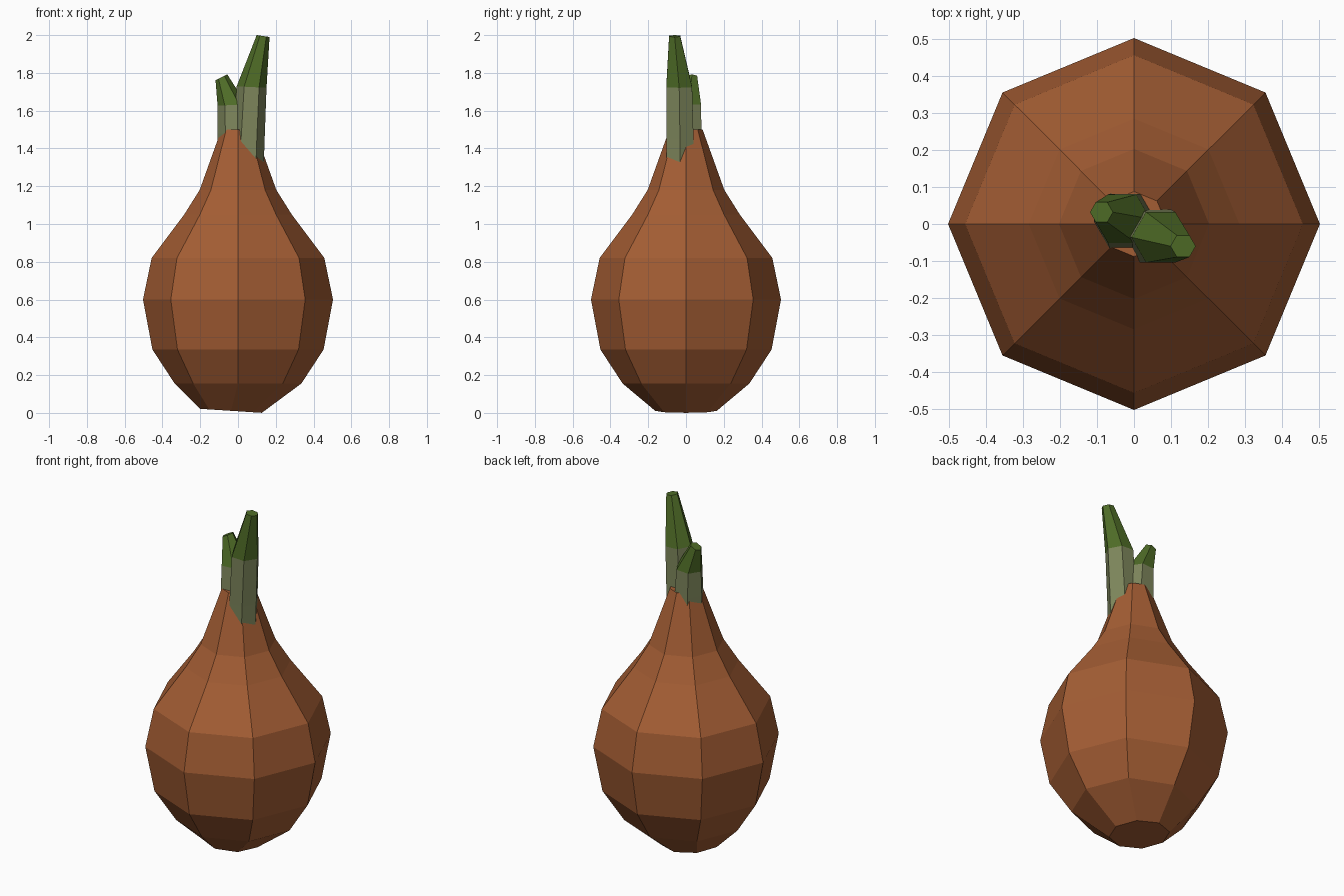
import bpy, bmesh
from math import cos, sin, tau

if "Cube" in bpy.data.objects:
    bpy.data.objects.remove(bpy.data.objects["Cube"])


def material(name, rgb):
    m = bpy.data.materials.new(name)
    m.diffuse_color = (*rgb, 1)
    m.use_nodes = True
    m.node_tree.nodes["Principled BSDF"].inputs["Base Color"].default_value = m.diffuse_color
    return m


skin = material("onion_brown", (0.37, 0.11, 0.034))
pale = material("pale_stem_green", (0.205, 0.235, 0.105))
green = material("leaf_green", (0.078, 0.15, 0.02))


def loft(name, sides, rings, mats, split_z=None):
    """Rings are (x, y, z, radius, tilt); tilt is the z slope along x."""
    bm = bmesh.new()
    loops = []
    for x, y, z, r, tilt in rings:
        loops.append([bm.verts.new((x + r * cos(tau * i / sides),
                                    y + r * sin(tau * i / sides),
                                    z + tilt * r * cos(tau * i / sides)))
                      for i in range(sides)])
    for a, b in zip(loops, loops[1:]):
        for i in range(sides):
            j = (i + 1) % sides
            bm.faces.new((a[i], a[j], b[j], b[i]))
    bm.faces.new(loops[0][::-1])
    bm.faces.new(loops[-1])
    bmesh.ops.recalc_face_normals(bm, faces=bm.faces)
    # Upper faces take the second colour
    if split_z is not None:
        for f in bm.faces:
            f.material_index = int(f.calc_center_median().z > split_z)
    me = bpy.data.meshes.new(name)
    bm.to_mesh(me)
    bm.free()
    for m in mats:
        me.materials.append(m)
    ob = bpy.data.objects.new(name, me)
    bpy.context.collection.objects.link(ob)
    return ob


# Bulb: eight-sided, with a slightly tilted root end
profile = [(0.335, 0.155), (0.453, 0.335), (0.503, 0.6), (0.457, 0.82),
           (0.285, 1.05), (0.203, 1.18), (0.088, 1.5)]
loft("bulb", 8, [(-0.037, 0, 0.011, 0.163, -0.065)]
     + [(0, 0, z, r, 0) for r, z in profile], [skin])

# Two six-sided stalks, pale below and green above
loft("tall_stalk", 6, [(0.053, -0.032, 1.3, 0.083, 0),
                       (0.058, -0.032, 1.45, 0.083, 0),
                       (0.072, -0.036, 1.725, 0.079, -0.05),
                       (0.133, -0.06, 1.995, 0.034, -0.15)],
     [pale, green], 1.73)
loft("short_stalk", 6, [(-0.02, 0.008, 1.36, 0.086, 0),
                        (-0.024, 0.008, 1.48, 0.085, 0),
                        (-0.032, 0.014, 1.63, 0.076, 0.05),
                        (-0.088, 0.032, 1.777, 0.031, 0.5)],
     [pale, green], 1.64)
